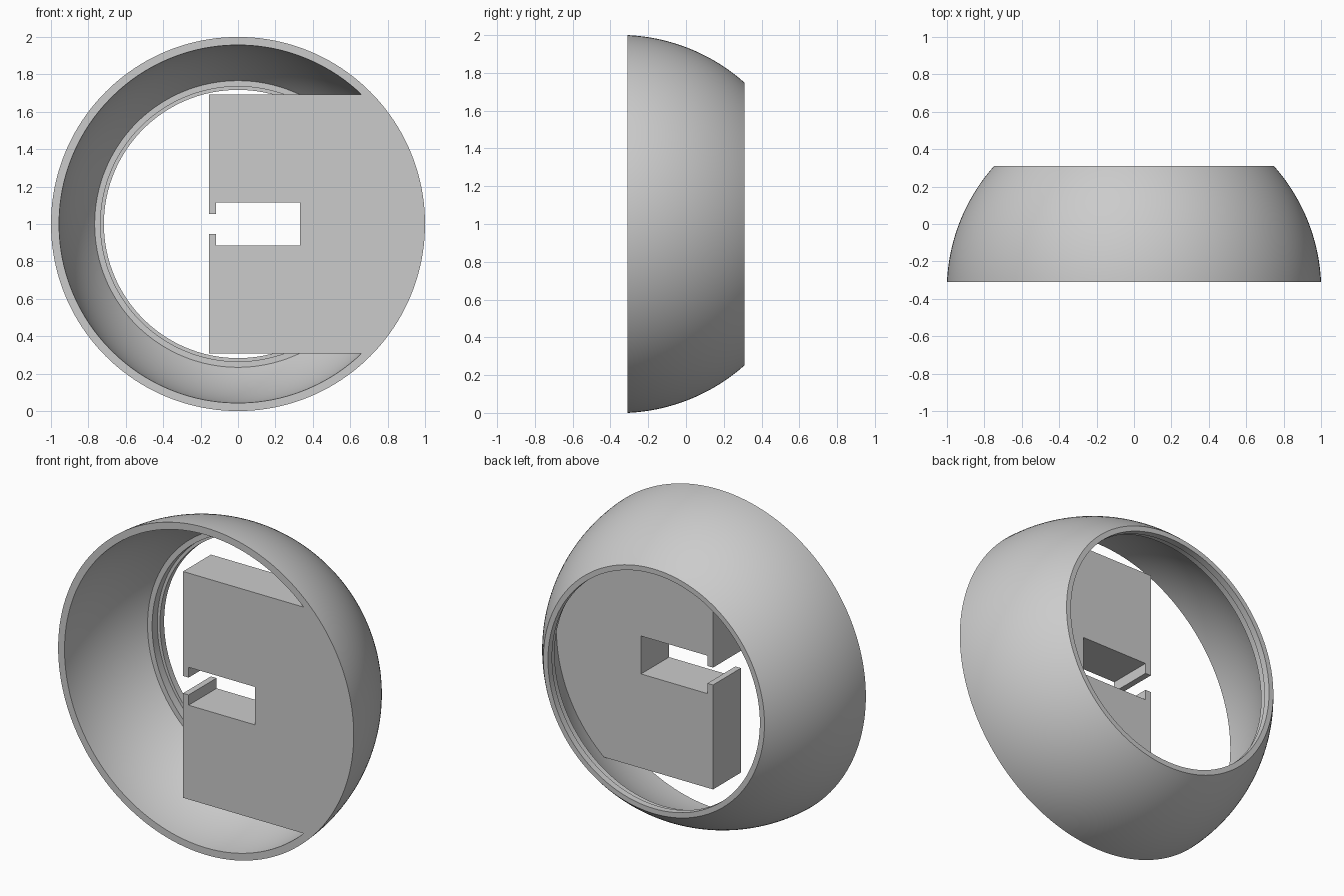
import bpy, bmesh, math

cube = bpy.data.objects.get("Cube")
if cube:
    bpy.data.objects.remove(cube)

FRONT, BACK = -0.31, 0.31      # shell ends along y
MID = -0.355                   # sphere centre along y
R_OUT, R_IN = 1.001, 0.958
SEGMENTS = 160

grey = bpy.data.materials.new("plain grey")
grey.use_nodes = True
colour = (0.6, 0.6, 0.6, 1)
grey.diffuse_color = colour
grey.node_tree.nodes["Principled BSDF"].inputs["Base Color"].default_value = colour


def finish(bm, name):
    bmesh.ops.recalc_face_normals(bm, faces=bm.faces)
    mesh = bpy.data.meshes.new(name)
    bm.to_mesh(mesh)
    bm.free()
    mesh.materials.append(grey)
    obj = bpy.data.objects.new(name, mesh)
    bpy.context.collection.objects.link(obj)
    bpy.ops.object.select_all(action="DESELECT")
    obj.select_set(True)
    bpy.context.view_layer.objects.active = obj
    bpy.ops.object.shade_smooth_by_angle(angle=math.radians(25))
    return obj


def sphere_arc(radius, y0, y1, steps=24):
    """Profile points (radius, y) along a sphere between two depths."""
    ys = [y0 + (y1 - y0) * i / steps for i in range(steps + 1)]
    return [(math.sqrt(radius ** 2 - (y - MID) ** 2), y) for y in ys]


def loft(bm, loops):
    """Join consecutive closed loops of equal length with quads."""
    for a, b in zip(loops, loops[1:]):
        for i in range(len(a)):
            j = (i + 1) % len(a)
            bm.faces.new((a[i], a[j], b[j], b[i]))


# Hollow shell with a stepped rear opening
profile = sphere_arc(R_OUT, FRONT, BACK)
profile += [(0.717, BACK), (0.717, 0.27), (0.735, 0.27), (0.735, 0.22)]
profile += sphere_arc(R_IN, 0.22, FRONT)
bm = bmesh.new()
rings = []
for k in range(SEGMENTS):
    a = math.tau * k / SEGMENTS
    rings.append([bm.verts.new((r * math.cos(a), y, 1 + r * math.sin(a)))
                  for r, y in profile])
loft(bm, rings + rings[:1])
finish(bm, "shell")


# Slotted block filling one side of the shell
def block_outline(radius):
    half = 0.692
    end = math.asin(half / radius)
    arc = [(radius * math.cos(a), radius * math.sin(a))
           for a in (end * (i / 24 - 1) for i in range(49))]
    upper = [(-0.155, half), (-0.155, 0.053), (-0.117, 0.053),
             (-0.117, 0.116), (0.332, 0.116)]
    lower = [(x, -z) for x, z in reversed(upper)]
    return arc + upper + lower


bm = bmesh.new()
loops = [[bm.verts.new((x, y, 1 + z)) for x, z in block_outline(r)]
         for r, y in ((0.957, FRONT), (0.93, -0.04))]
loft(bm, loops)
for loop in loops:
    bm.faces.new(loop)
finish(bm, "slotted_block")
